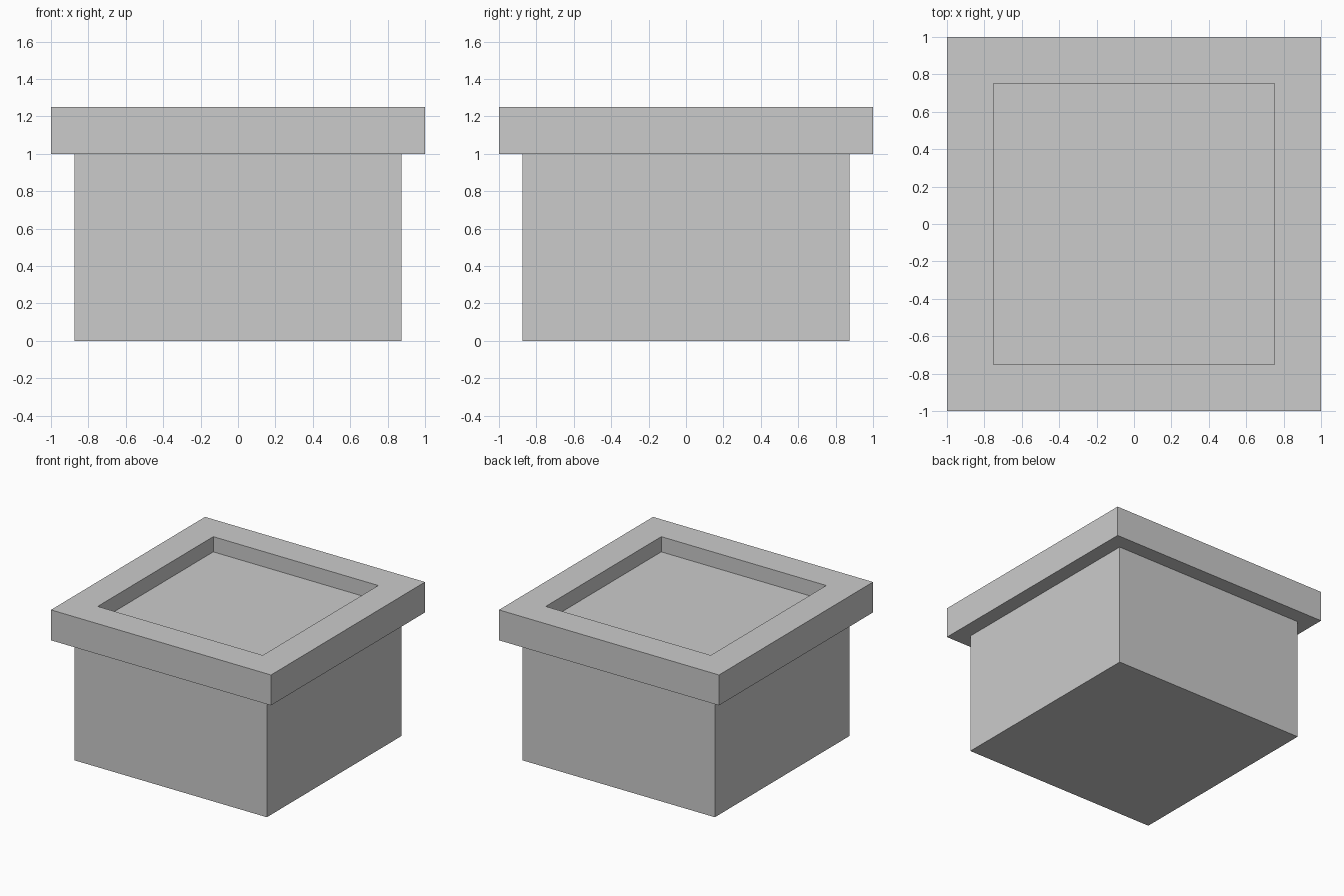
import bpy
import bmesh

if "Cube" in bpy.data.objects:
    bpy.data.objects.remove(bpy.data.objects["Cube"])


def square_loft(name, profile):
    """Loft square rings through (half width, height) pairs and cap both ends."""
    bm = bmesh.new()
    rings = [[bm.verts.new((sx * h, sy * h, z))
              for sx, sy in ((-1, -1), (1, -1), (1, 1), (-1, 1))]
             for h, z in profile]
    for low, high in zip(rings, rings[1:]):
        for i in range(4):
            j = (i + 1) % 4
            bm.faces.new((low[i], low[j], high[j], high[i]))
    bm.faces.new(rings[0][::-1])
    bm.faces.new(rings[-1])
    bmesh.ops.recalc_face_normals(bm, faces=bm.faces)
    mesh = bpy.data.meshes.new(name)
    bm.to_mesh(mesh)
    bm.free()
    obj = bpy.data.objects.new(name, mesh)
    bpy.context.collection.objects.link(obj)
    return obj


# Planter: straight box, overhanging rim, recessed floor inside the rim
square_loft("planter_box", [
    (0.875, 0.0), (0.875, 1.0),    # box walls
    (1.0, 1.0), (1.0, 1.25),       # rim underside and outer wall
    (0.75, 1.25), (0.75, 1.125),   # rim top and recess wall
])
